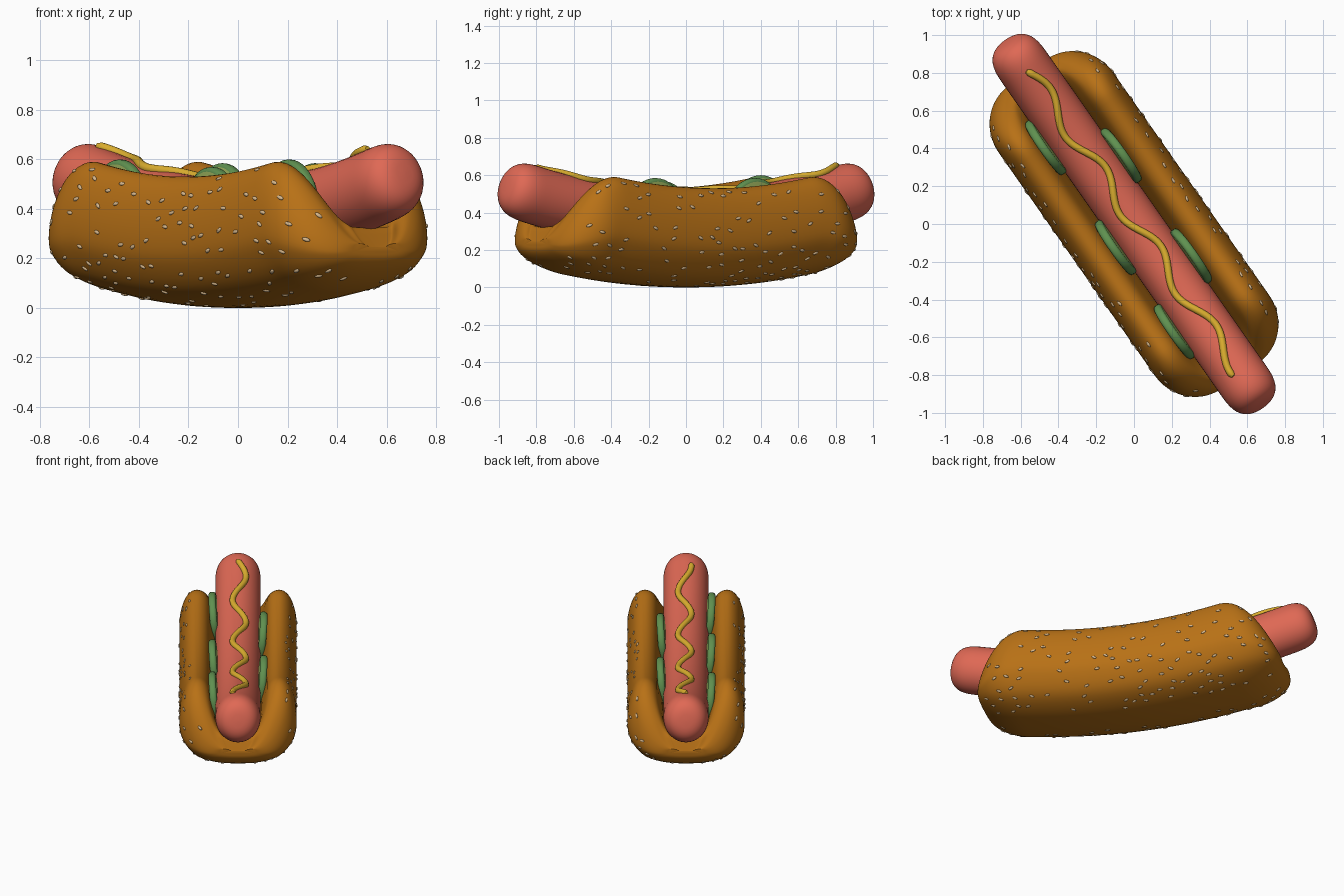
import bpy, bmesh, math, random
from mathutils import Vector, Matrix

if "Cube" in bpy.data.objects:
    bpy.data.objects.remove(bpy.data.objects["Cube"])

random.seed(4)
TURN = math.radians(-55)          # everything is built along x, then turned


def material(name, rgb):
    m = bpy.data.materials.new(name)
    m.diffuse_color = (*rgb, 1)
    m.use_nodes = True
    m.node_tree.nodes["Principled BSDF"].inputs["Base Color"].default_value = m.diffuse_color
    return m


BUN = material("bun brown", (0.48, 0.165, 0.008))
SAUSAGE = material("sausage pink", (0.74, 0.14, 0.09))
MUSTARD = material("mustard yellow", (0.70, 0.42, 0.028))
SKIN = material("pickle skin green", (0.115, 0.28, 0.08))
FLESH = material("pickle flesh green", (0.33, 0.44, 0.11))
SEED = material("sesame tan", (0.68, 0.48, 0.27))


def finish(name, bm, mats, angle=60):
    bmesh.ops.recalc_face_normals(bm, faces=bm.faces[:])
    me = bpy.data.meshes.new(name)
    bm.to_mesh(me)
    bm.free()
    for m in mats:
        me.materials.append(m)
    ob = bpy.data.objects.new(name, me)
    bpy.context.collection.objects.link(ob)
    ob.rotation_euler.z = TURN
    bpy.ops.object.select_all(action='DESELECT')
    ob.select_set(True)
    bpy.context.view_layer.objects.active = ob
    bpy.ops.object.shade_smooth_by_angle(angle=math.radians(angle))
    return ob


def loft(name, rings, mat):
    bm = bmesh.new()
    vs = [[bm.verts.new(p) for p in r] for r in rings]
    n = len(rings[0])
    for a, b in zip(vs, vs[1:]):
        for i in range(n):
            j = (i + 1) % n
            bm.faces.new((a[i], a[j], b[j], b[i]))
    bm.faces.new(vs[0])
    bm.faces.new(vs[-1])
    return finish(name, bm, [mat])


def axis_z(u):                    # height of the bent sausage axis
    return 0.365 + 0.13 * u * u


# ---- bun: U-shaped section that changes along its length
BUN_END = 0.98


def half_section(u):
    a = abs(u)
    e = min(1, max(0, (a - 0.72) / 0.26))
    k = max(0, (a - 0.62) / 0.36)
    rnd = math.sqrt(max(0, 1 - e * e))
    w = 0.12 + 0.25 * rnd
    b = 0.12 * u * u + 0.10 * (1 - rnd)
    t = 0.53 + 0.15 * u * u - 0.414 * k * k
    h = t - b
    g = min(axis_z(u) - 0.155, t - 0.015)
    outer = [(0, 0), (.4, .025), (.75, .13), (.95, .33), (1, .51),
             (.965, .74), (.86, .93), (.7, 1), (.53, .93)]
    pts = [(x * w, b + z * h) for x, z in outer]
    pts += [(.42 * w, g + .5 * (t - g)), (.33 * w, g + .17 * (t - g)), (0, g)]
    return pts


def spline(pts, t):               # smooth curve through the half section
    p = [Vector(q) for q in pts]
    p = [Vector((-p[1].x, p[1].y))] + p + [Vector((-p[-2].x, p[-2].y))]
    i = min(int(t), len(pts) - 2)
    f = t - i
    a, b, c, d = p[i:i + 4]
    return 0.5 * (2 * b + (c - a) * f + (2 * a - 5 * b + 4 * c - d) * f * f
                  + (3 * b - a - 3 * c + d) * f ** 3)


def bun_point(u, t, side=1):
    q = spline(half_section(u), t)
    return Vector((u, side * q.x, q.y))


rings = []
for i in range(81):
    u = BUN_END * math.sin(math.pi * (i / 80 - 0.5))
    ts = [11 * j / 44 for j in range(45)]
    rings.append([bun_point(u, t) for t in ts]
                 + [bun_point(u, t, -1) for t in ts[-2:0:-1]])
loft("bun", rings, BUN)

# ---- sesame seeds scattered over the outside of the bun
bm = bmesh.new()
placed = []
while len(placed) < 230:
    u = random.uniform(-0.93, 0.93)
    t = random.uniform(0.7, 6.3)
    side = random.choice((-1, 1))
    p = bun_point(u, t, side)
    if any((p - q).length < 0.05 for q in placed):
        continue
    placed.append(p)
    along = (bun_point(u + .01, t, side) - bun_point(u - .01, t, side)).normalized()
    around = (bun_point(u, t + .05, side) - bun_point(u, t - .05, side)).normalized()
    n = along.cross(around).normalized()
    d = (Matrix.Rotation(random.uniform(-.5, .5), 3, n) @ along).normalized()
    rot = Matrix((d, n.cross(d), n)).transposed().to_4x4()
    bmesh.ops.create_icosphere(
        bm, subdivisions=2, radius=1,
        matrix=Matrix.Translation(p) @ rot @ Matrix.Diagonal((.017, .008, .006, 1)))
finish("sesame_seeds", bm, [SEED])

# ---- sausage: bent round bar with blunt rounded ends
rings = []
for i in range(73):
    u = 1.175 * math.sin(math.pi * (i / 72 - 0.5))
    e = max(0, (abs(u) - 1.005) / 0.17)
    r = max(0.02, (1 - min(1, e) ** 3) ** (1 / 3))
    slope = math.atan(0.26 * u)
    ring = []
    for j in range(40):
        a = 2 * math.pi * j / 40
        h = 0.155 * r * math.sin(a)
        ring.append((u - h * math.sin(slope), 0.143 * r * math.cos(a),
                     axis_z(u) + h * math.cos(slope)))
    rings.append(ring)
loft("sausage", rings, SAUSAGE)

# ---- mustard: wavy round bead along the top of the sausage
path = []
for i in range(121):
    u = -1.03 + 2.03 * i / 120
    v = 0.008 + 0.042 * math.cos(2 * math.pi * (u + 0.876) / 0.53)
    h = 0.155 * math.sqrt(1 - (v / 0.143) ** 2) + 0.002
    s = math.atan(0.26 * u)
    path.append(Vector((u - h * math.sin(s), v, axis_z(u) + h * math.cos(s))))
rings = []
for i, p in enumerate(path):
    d = (path[min(i + 1, 120)] - path[max(i - 1, 0)]).normalized()
    side = Vector((0, 0, 1)).cross(d).normalized()
    up = d.cross(side)
    r = 0.019 * (0.6 if i in (0, 120) else 1)
    rings.append([p + r * (math.cos(a) * side + math.sin(a) * up)
                  for a in (2 * math.pi * j / 14 for j in range(14))])
loft("mustard", rings, MUSTARD)

# ---- pickle slices tucked between sausage and bun
for i, (u, side, z) in enumerate([(-.60, -1, .43), (-.337, 1, .415), (.046, -1, .40),
                                  (.313, 1, .415), (.59, -1, .43)]):
    bm = bmesh.new()
    bmesh.ops.create_cone(bm, cap_ends=True, segments=40, radius1=.17, radius2=.17,
                          depth=.046)
    rim = [e for e in bm.edges if abs(e.verts[0].co.z - e.verts[1].co.z) < 1e-4]
    bmesh.ops.bevel(bm, geom=rim, offset=.017, segments=3, affect='EDGES', profile=.5)
    for f in bm.faces:
        f.material_index = 1 if abs(f.normal.z) > 0.98 else 0
    bm.transform(Matrix.Translation((u, side * .15, z))
                 @ Matrix.Rotation(math.pi / 2 - side * math.radians(5), 4, 'X'))
    finish(f"pickle_slice_{i + 1}", bm, [SKIN, FLESH])
